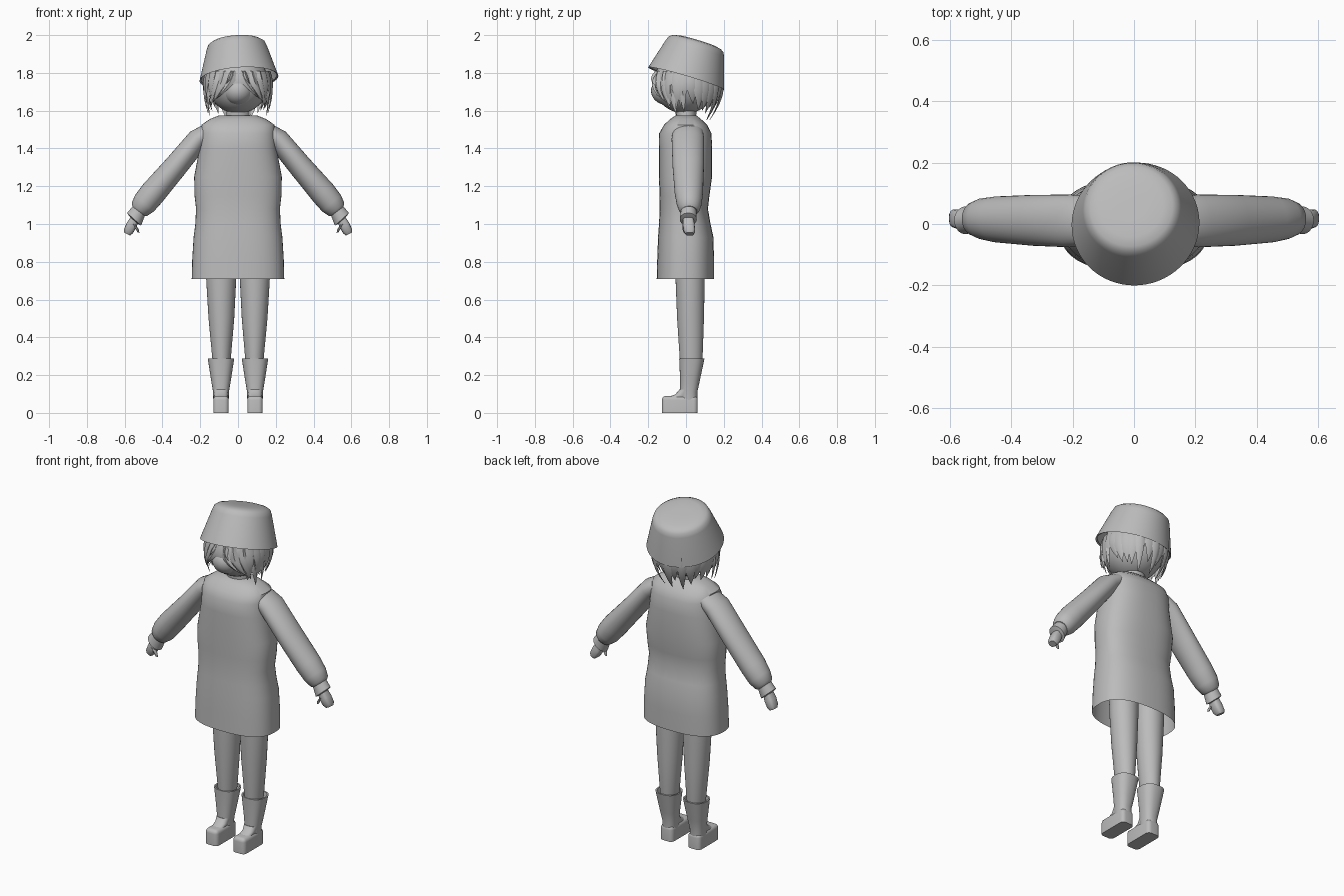
import bpy, bmesh, math, random
from mathutils import Vector, Matrix

cube = bpy.data.objects.get("Cube")
if cube:
    bpy.data.objects.remove(cube)

grey = bpy.data.materials.new("plain grey")
grey.use_nodes = True
grey.diffuse_color = (0.5, 0.5, 0.5, 1)
grey.node_tree.nodes["Principled BSDF"].inputs["Base Color"].default_value = grey.diffuse_color

X, Y = Vector((1, 0, 0)), Vector((0, 1, 0))


def finish(name, bm, mirror=False, angle=40):
    bmesh.ops.recalc_face_normals(bm, faces=bm.faces)
    mesh = bpy.data.meshes.new(name)
    bm.to_mesh(mesh)
    bm.free()
    mesh.materials.append(grey)
    for p in mesh.polygons:
        p.use_smooth = True
    mesh.set_sharp_from_angle(angle=math.radians(angle))
    ob = bpy.data.objects.new(name, mesh)
    bpy.context.collection.objects.link(ob)
    if mirror:
        ob.modifiers.new("Mirror", "MIRROR")
    return ob


def loft(bm, stations, u=X, v=Y, power=2.0, sides=32, caps=(True, True)):
    """Skin superellipse rings given as (centre, half width along u, half width along v)."""
    rings = []
    for c, a, b in stations:
        ring = []
        for i in range(sides):
            t = math.tau * i / sides
            s, k = math.sin(t), math.cos(t)
            p = u * (a * math.copysign(abs(k) ** (2 / power), k))
            p += v * (b * math.copysign(abs(s) ** (2 / power), s))
            ring.append(bm.verts.new(Vector(c) + p))
        rings.append(ring)
    for r, q in zip(rings, rings[1:]):
        for i in range(sides):
            j = (i + 1) % sides
            bm.faces.new((r[i], r[j], q[j], q[i]))
    for use, ring in zip(caps, (rings[0], rings[-1])):
        if use:
            bm.faces.new(ring)


def ball(name, centre, radii):
    bm = bmesh.new()
    bmesh.ops.create_uvsphere(bm, u_segments=32, v_segments=20, radius=1)
    bm.transform(Matrix.Translation(centre) @ Matrix.Diagonal((*radii, 1)))
    return finish(name, bm)


# Coat: height, half width, front depth, back depth; open at the hem
coat = [(0.71, .245, -.155, .148), (0.82, .242, -.152, .148), (0.93, .235, -.148, .145),
        (1.0, .226, -.143, .13), (1.08, .222, -.139, .116), (1.15, .23, -.14, .124),
        (1.25, .232, -.143, .138), (1.4, .204, -.143, .138), (1.48, .2, -.142, .135),
        (1.525, .193, -.116, .112), (1.555, .15, -.085, .08), (1.575, .1, -.055, .055)]
bm = bmesh.new()
loft(bm, [((0, (f + b) / 2, z), w, (b - f) / 2) for z, w, f, b in coat],
     power=2.5, sides=48, caps=(False, True))
finish("coat", bm)

# Sleeves and cuffs, skinned across the arm direction
across = Vector((.74, 0, .67))
bm = bmesh.new()
loft(bm, [((.15, .01, 1.49), .05, .08), ((.21, .01, 1.45), .058, .086),
          ((.33, .012, 1.305), .063, .083), ((.45, .015, 1.165), .069, .075),
          ((.495, .017, 1.11), .066, .067), ((.522, .017, 1.078), .054, .055),
          ((.53, .017, 1.068), .04, .042)], u=across)
finish("sleeves", bm, True)
bm = bmesh.new()
loft(bm, [((.515, .015, 1.085), .038, .04), ((.55, .012, 1.025), .05, .045),
          ((.552, .012, 1.02), .03, .03)], u=across)
finish("cuffs", bm, True)

# Hands: flat palm with folded fingers, plus a thumb
bm = bmesh.new()
loft(bm, [((.54, .012, 1.04), .022, .026), ((.563, .014, .995), .028, .032),
          ((.58, .018, .962), .026, .03), ((.588, .02, .947), .018, .022)],
     u=Vector((.9, 0, .45)), power=3, sides=16)
loft(bm, [((.552, -.006, 1.0), .012, .014), ((.535, -.008, .975), .012, .012),
          ((.528, -.006, .955), .007, .007)], u=Vector((.85, 0, .4)), sides=10)
finish("hands", bm, True)

# Legs
bm = bmesh.new()
loft(bm, [((.088, .025, .2), .042, .05), ((.087, .027, .3), .05, .061),
          ((.088, .024, .5), .068, .071), ((.089, .022, .7), .079, .077),
          ((.089, .02, .95), .082, .08)])
finish("legs", bm, True)

# Boots: flared shaft with a turned-in rim, and a rounded block foot
bm = bmesh.new()
loft(bm, [((.09, .015, .04), .04, .046), ((.09, .014, .11), .042, .046),
          ((.09, .021, .17), .052, .052), ((.09, .031, .288), .07, .067),
          ((.09, .031, .288), .062, .059), ((.09, .03, .25), .052, .054)], power=2.4)
finish("boot_shafts", bm, True)
bm = bmesh.new()
bmesh.ops.create_cube(bm, size=1)
bm.transform(Matrix.Translation((.09, -.033, .045)) @ Matrix.Diagonal((.082, .19, .09, 1)))
edges = [e for e in bm.edges if max(v.co.z for v in e.verts) > .05]
bmesh.ops.bevel(bm, geom=edges, offset=.022, segments=4, profile=.5, affect="EDGES")
finish("boot_feet", bm, True)
bm = bmesh.new()
loft(bm, [((.09, -.033, .084), .034, .065), ((.09, -.006, .098), .037, .05),
          ((.09, .008, .125), .041, .042)], power=2.6)
finish("boot_insteps", bm, True)

# Head, soft muzzle and neck
ball("head", (0, -.005, 1.745), (.162, .168, .16))
ball("muzzle", (0, -.1, 1.705), (.08, .085, .075))
bm = bmesh.new()
loft(bm, [((0, 0, 1.55), .07, .05), ((0, 0, 1.585), .06, .055), ((0, 0, 1.65), .06, .06)])
finish("neck", bm)

# Hat: tilted tapered bucket with a softly rounded crown
profile = [(.2, .004), (.209, 0), (.161, .165), (.152, .188), (.135, .2), (.105, .207), (.05, .209)]
bm = bmesh.new()
loft(bm, [((0, 0, h), r, r) for r, h in profile], sides=64, caps=(False, True))
bm.transform(Matrix.Translation((.005, 0, 1.77))
             @ Matrix.Rotation(math.radians(-4), 4, "Y")
             @ Matrix.Rotation(math.radians(-16.5), 4, "X"))
finish("hat", bm)


def strand(bm, angle, tip_angle, tip, width, r_top=.165, r_tip=.15, steps=7):
    """Tapered lock hanging round the head; angle 0 is the front, positive to +x."""
    rows = []
    for i in range(steps):
        t = i / (steps - 1)
        a = angle + (tip_angle - angle) * t * t
        out = Vector((math.sin(a), -math.cos(a), 0))
        side = Vector((math.cos(a), math.sin(a), 0))
        r = r_top + (r_tip - r_top) * t * t + .02 * math.sin(math.pi * t)
        c = out * r + Vector((0, 0, 1.81 + (tip - 1.81) * t))
        w = width * (1 - t ** 2.2) + .001
        d = .013 * (1 - t) + .001
        rows.append([bm.verts.new(p) for p in (c - side * w - out * d, c + out * d * .5,
                                               c + side * w - out * d, c - out * d * 1.5)])
    for r, q in zip(rows, rows[1:]):
        for i in range(4):
            j = (i + 1) % 4
            bm.faces.new((r[i], r[j], q[j], q[i]))
    bm.faces.new(rows[-1])


# Hair: back and side locks, then parted fringe and long front locks
random.seed(4)
bm = bmesh.new()
count = 19
for i in range(count):
    deg = 58 + 244 * i / (count - 1)
    back = max(0, -math.cos(math.radians(deg)))
    a = math.radians(deg)
    strand(bm, a, a + random.uniform(-.12, .12), 1.625 - .03 * back + random.uniform(-.02, .025),
           .036, .165 + .012 * back, .15 - .005 * back)
for deg in (150, 180, 208):
    a = math.radians(deg)
    strand(bm, a, a, 1.55, .028, .185, .125)
for s in (-1, 1):
    for start, end, tip, width, r_tip in ((8, 42, 1.66, .024, .175), (26, 52, 1.64, .026, .17),
                                          (44, 60, 1.62, .026, .165), (62, 72, 1.575, .022, .16),
                                          (84, 86, 1.59, .022, .16), (12, 20, 1.74, .012, .185)):
        strand(bm, s * math.radians(start), s * math.radians(end), tip, width, .16, r_tip)
finish("hair", bm, angle=60)
